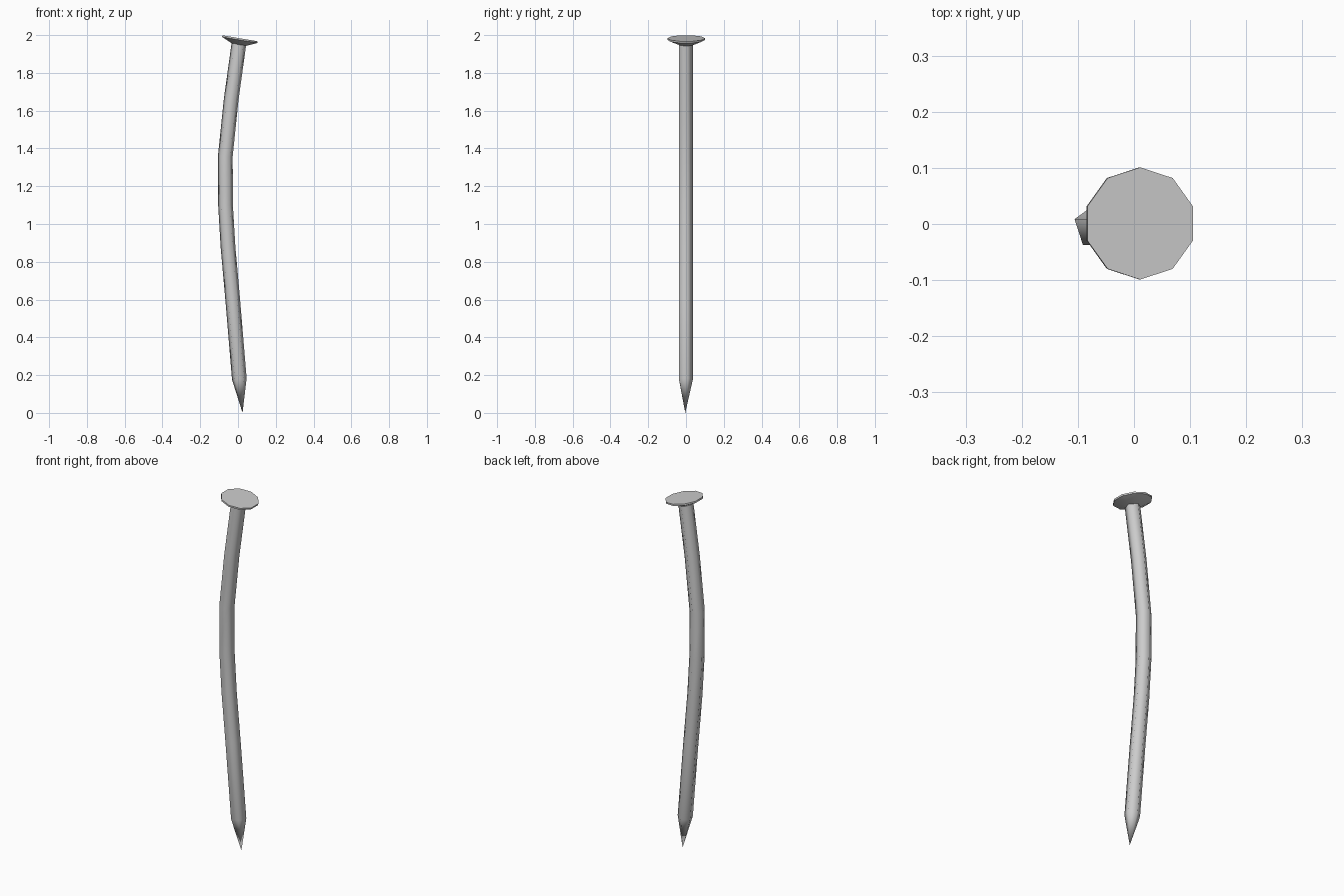
import bpy, bmesh, math
from mathutils import Vector, Matrix

if "Cube" in bpy.data.objects:
    bpy.data.objects.remove(bpy.data.objects["Cube"])


def loft(name, rings, sides, angle):
    """Skin rings (x, y, z, radius, tilt in degrees about y) into a closed solid."""
    bm = bmesh.new()
    loops = []
    for x, y, z, r, tilt in rings:
        rot = Matrix.Rotation(math.radians(tilt), 3, 'Y')
        loop = []
        for i in range(1 if r == 0 else sides):
            a = math.pi / 2 + i * math.tau / sides
            p = rot @ Vector((r * math.cos(a), r * math.sin(a), 0))
            loop.append(bm.verts.new(p + Vector((x, y, z))))
        loops.append(loop)
    for lo, hi in zip(loops, loops[1:]):
        for i in range(sides):
            j = (i + 1) % sides
            if len(lo) == 1:
                bm.faces.new((lo[0], hi[j], hi[i]))
            else:
                bm.faces.new((lo[i], lo[j], hi[j], hi[i]))
    for loop in (loops[0], loops[-1]):
        if len(loop) > 1:
            bm.faces.new(loop)
    bmesh.ops.recalc_face_normals(bm, faces=bm.faces)
    me = bpy.data.meshes.new(name)
    bm.to_mesh(me)
    bm.free()
    ob = bpy.data.objects.new(name, me)
    bpy.context.collection.objects.link(ob)
    bpy.ops.object.select_all(action='DESELECT')
    ob.select_set(True)
    bpy.context.view_layer.objects.active = ob
    bpy.ops.object.shade_smooth_by_angle(angle=math.radians(angle))
    return ob


# Bent five-sided shaft, ending in a sharp point
R, Y = 0.041, -0.004
path = [(0.007, 0.18, -5), (-0.028, 0.60, -4.5), (-0.053, 0.88, -4),
        (-0.066, 1.10, -2), (-0.067, 1.36, 3), (-0.036, 1.66, 7),
        (0.005, 1.955, 9.5)]
loft("shaft", [(0.024, Y, 0, 0, 0)] + [(x, Y, z, R, t) for x, z, t in path], 5, 80)

# Ten-sided tilted head: flared underside, thin rim, flat top
top, tilt = Vector((0.011, 0.001, 1.983)), 9.7
axis = Vector((math.sin(math.radians(tilt)), 0, math.cos(math.radians(tilt))))
head = [(*(top - axis * d), r, tilt) for d, r in ((0.034, 0.04), (0.009, 0.1), (0, 0.1))]
loft("head", head, 10, 40)
